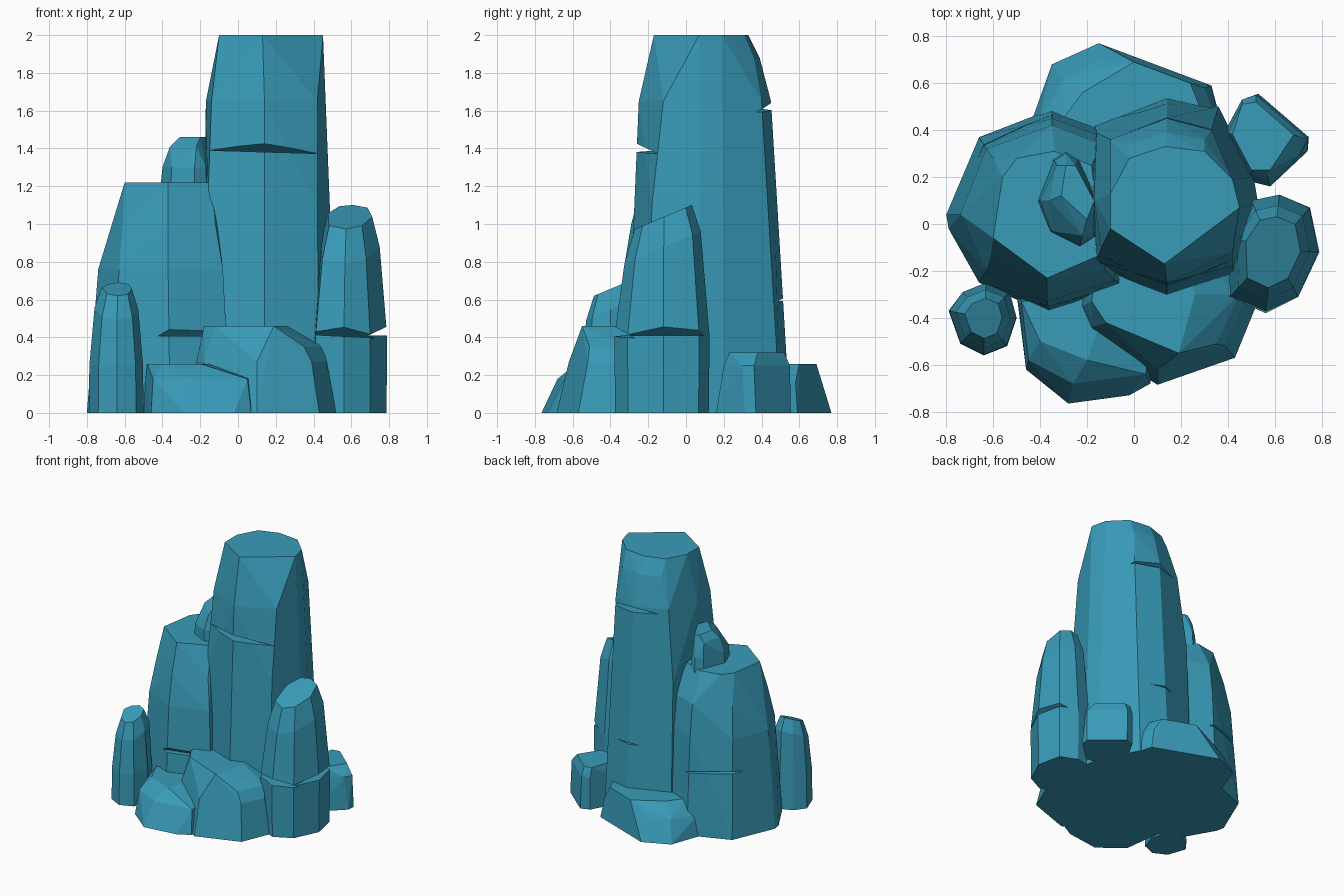
import bpy, bmesh, math
from mathutils import Vector

stone = bpy.data.materials.new("teal_stone")
stone.diffuse_color = (0.040, 0.33, 0.485, 1)


def hull(name, points):
    """Convex faceted solid around the given points."""
    bm = bmesh.new()
    for p in points:
        bm.verts.new(p)
    res = bmesh.ops.convex_hull(bm, input=bm.verts)
    junk = {g for g in res["geom_interior"] + res["geom_unused"] if isinstance(g, bmesh.types.BMVert)}
    bmesh.ops.delete(bm, geom=list(junk), context='VERTS')
    bmesh.ops.dissolve_limit(bm, angle_limit=math.radians(4), verts=bm.verts, edges=bm.edges)
    bmesh.ops.recalc_face_normals(bm, faces=bm.faces)
    me = bpy.data.meshes.new(name)
    bm.to_mesh(me)
    bm.free()
    me.materials.append(stone)
    ob = bpy.data.objects.new(name, me)
    bpy.context.collection.objects.link(ob)
    return ob


def crack(ob, pos, angle, depth, height, length=1.0, tilt=0.0):
    """Cut a thin wedge; pos is its outer lip, angle points outward."""
    a = math.radians(angle)
    out, side = Vector((math.cos(a), math.sin(a), 0)), Vector((-math.sin(a), math.cos(a), 0))
    pts = []
    for s in (-0.5, 0.5):
        mid = Vector(pos) + side * s * length + Vector((0, 0, s * length * tilt))
        pts.append(mid - out * depth + Vector((0, 0, -height * 0.4)))
        pts.append(mid + out * depth + Vector((0, 0, height * 1.5)))
        pts.append(mid + out * depth + Vector((0, 0, -height * 0.4)))
    cutter = hull("crack_cutter", pts)
    cutter.hide_render = True
    mod = ob.modifiers.new("crack", 'BOOLEAN')
    mod.operation, mod.solver, mod.object = 'DIFFERENCE', 'EXACT', cutter
    bpy.context.view_layer.objects.active = ob
    bpy.ops.object.modifier_apply(modifier=mod.name)
    bpy.data.objects.remove(cutter)


def rock(name, *rings):
    """Each ring: (z, [(x, y), ...])."""
    return hull(name, [(x, y, z) for z, ring in rings for x, y in ring])


def crystal(name, outline, levels, top_z, slope, ridge_y):
    """Prism with shrinking levels (z, scale), tip rising toward ridge_y."""
    cx = sum(p[0] for p in outline) / len(outline)
    cy = sum(p[1] for p in outline) / len(outline)
    pts = []
    for i, (z, s) in enumerate(levels):
        for x, y in outline:
            px, py = cx + (x - cx) * s, cy + (y - cy) * s
            lean = 0 if i < len(levels) - 2 else (py - ridge_y) * slope
            pts.append((px, py, min(z + lean, top_z)))
    return hull(name, pts)


# tall central pillar
pillar = rock("tall_pillar",
    (0, [(0.14, -0.32), (0.43, -0.22), (0.53, 0.08), (0.51, 0.2), (0.36, 0.5), (0.14, 0.55),
         (-0.17, 0.43), (-0.2, 0.1), (-0.17, -0.19)]),
    (1.1, [(0.14, -0.295), (0.42, -0.18), (0.505, 0.08), (0.48, 0.2), (0.34, 0.45), (0.14, 0.5),
           (-0.16, 0.39), (-0.2, 0.1), (-0.16, -0.16)]),
    (1.65, [(0.14, -0.25), (0.42, -0.12), (0.475, 0.07), (0.33, 0.4), (0.14, 0.45),
            (-0.1, 0.36), (-0.17, 0.1), (-0.14, -0.1)]),
    (1.88, [(0.14, 0.39), (0.3, 0.36), (-0.02, 0.34)]),
    (2.0, [(0.13, -0.17), (0.45, 0.07), (0.42, 0.19), (0.3, 0.31), (0.13, 0.33), (-0.02, 0.28),
           (-0.1, 0.13), (-0.1, -0.02)]))
crack(pillar, (0.18, -0.27, 1.40), -92, 0.13, 0.05, 1.0, -0.03)
crack(pillar, (0.15, 0.46, 1.62), 88, 0.08, 0.045, 1.0, 0.05)
crack(pillar, (0.14, 0.525, 0.6), 90, 0.04, 0.02)

# broad shoulder on the left
shoulder = rock("left_shoulder",
    (0, [(-0.8, 0.04), (-0.79, -0.02), (-0.66, 0.37), (-0.35, 0.49), (-0.1, 0.4), (-0.04, -0.27),
         (-0.36, -0.385), (-0.66, -0.25)]),
    (0.76, [(-0.74, 0.04), (-0.63, 0.32), (-0.35, 0.45), (-0.1, 0.36), (-0.08, -0.24),
            (-0.37, -0.33), (-0.63, -0.2)]),
    (1.0, [(-0.655, 0.05), (-0.6, 0.28), (-0.35, 0.42), (-0.14, 0.34), (-0.12, -0.2),
           (-0.37, -0.29), (-0.61, -0.14)]),
    (1.22, [(-0.6, -0.06), (-0.56, 0.2), (-0.5, 0.28), (-0.34, 0.31), (-0.18, 0.25),
            (-0.14, -0.13), (-0.37, -0.23)]))
crack(shoulder, (-0.4, -0.36, 0.42), -75, 0.04, 0.035, 0.5)
crack(shoulder, (-0.5, 0.43, 0.5), 118, 0.07, 0.03, 0.9, 0.06)

# small crystal growing from the shoulder
rock("shoulder_crystal",
    (1.0, [(-0.43, 0.1), (-0.36, 0.28), (-0.29, 0.32), (-0.23, 0.29), (-0.15, 0.1),
           (-0.16, -0.06), (-0.23, -0.11), (-0.37, -0.04)]),
    (1.3, [(-0.4, 0.1), (-0.34, 0.27), (-0.29, 0.3), (-0.24, 0.27), (-0.16, 0.1),
           (-0.17, -0.05), (-0.23, -0.09), (-0.35, -0.03)]),
    (1.41, [(-0.36, 0.1), (-0.33, 0.25), (-0.22, -0.05)]),
    (1.46, [(-0.31, 0.12), (-0.29, 0.25), (-0.25, 0.25), (-0.17, 0.1), (-0.2, 0.02)]))

# pointed crystal on the right
spur = crystal("right_crystal",
    [(0.56, -0.38), (0.7, -0.31), (0.79, -0.12), (0.75, 0.07), (0.62, 0.125), (0.5, 0.1),
     (0.4, -0.05), (0.41, -0.31)],
    [(0, 0.98), (0.4, 1.0), (0.94, 0.8), (1.1, 0.6)], 1.11, 0.42, 0.03)
crack(spur, (0.79, -0.12, 0.43), 0, 0.1, 0.05, 1.0)
crack(spur, (0.58, -0.35, 0.42), -90, 0.08, 0.04, 1.0, -0.05)

# little crystal at front left
crystal("front_left_crystal",
    [(-0.64, -0.56), (-0.54, -0.52), (-0.5, -0.4), (-0.53, -0.29), (-0.63, -0.25), (-0.73, -0.29),
     (-0.79, -0.37), (-0.74, -0.51)],
    [(0, 1.0), (0.25, 0.98), (0.58, 0.8), (0.69, 0.55)], 0.70, 0.42, -0.32)

# low boulders around the foot
rock("back_right_boulder",
    (0, [(0.39, 0.4), (0.46, 0.53), (0.53, 0.555), (0.745, 0.37), (0.74, 0.31), (0.58, 0.16),
         (0.5, 0.18), (0.4, 0.33)]),
    (0.25, [(0.4, 0.39), (0.46, 0.53), (0.52, 0.55), (0.74, 0.36), (0.71, 0.3), (0.57, 0.2), (0.5, 0.21)]),
    (0.32, [(0.42, 0.38), (0.46, 0.51), (0.52, 0.52), (0.68, 0.38), (0.58, 0.23), (0.5, 0.23)]))
rock("front_boulder",
    (0, [(-0.1, -0.56), (0.1, -0.685), (0.43, -0.57), (0.52, -0.35), (0.4, -0.1), (-0.15, -0.1)]),
    (0.27, [(-0.22, -0.35), (-0.18, -0.44), (0.1, -0.62), (0.39, -0.52), (0.47, -0.35), (0.4, -0.1), (-0.2, -0.1)]),
    (0.35, [(0.35, -0.51), (0.45, -0.3)]),
    (0.46, [(-0.18, -0.33), (-0.12, -0.42), (0.19, -0.55), (0.26, -0.3), (0.2, -0.1), (-0.15, -0.1)]))
rock("front_left_boulder",
    (0, [(-0.5, -0.3), (-0.46, -0.62), (-0.28, -0.765), (-0.02, -0.73), (0.07, -0.68), (0.05, -0.3)]),
    (0.18, [(-0.49, -0.34), (-0.45, -0.58), (-0.26, -0.68), (0.05, -0.64), (0.07, -0.5)]),
    (0.26, [(-0.48, -0.33), (-0.4, -0.5), (-0.2, -0.58), (-0.1, -0.3)]))
rock("back_boulder",
    (0, [(-0.45, 0.4), (-0.35, 0.68), (-0.15, 0.77), (0.0, 0.72), (0.33, 0.59), (0.38, 0.4), (0.1, 0.2)]),
    (0.16, [(-0.41, 0.42), (-0.3, 0.62), (-0.15, 0.69), (0.3, 0.58), (0.36, 0.42)]),
    (0.26, [(-0.3, 0.45), (-0.22, 0.56), (0.0, 0.69), (0.24, 0.6), (0.3, 0.45), (0.1, 0.2)]))
